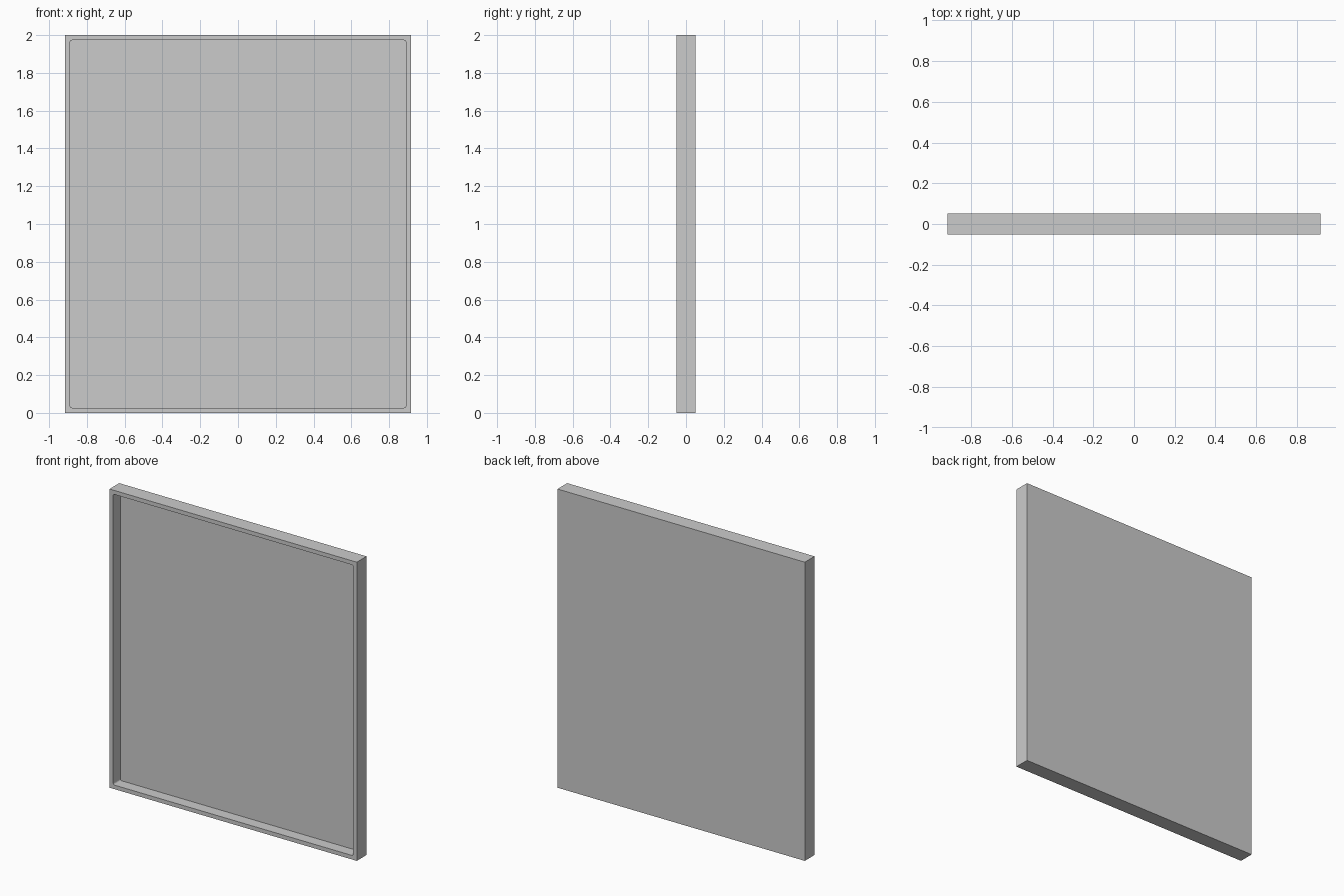
import bpy, bmesh
from mathutils import Vector

if "Cube" in bpy.data.objects:
    bpy.data.objects.remove(bpy.data.objects["Cube"])

W, H, D = 0.916, 2.0, 0.103      # half width, height, depth
RIM = 0.027                      # frame and back panel thickness


def box(name, lo, hi, corner=0.0):
    """Box between two corners, optionally rounding the edges that run along y."""
    lo, hi = Vector(lo), Vector(hi)
    bm = bmesh.new()
    bmesh.ops.create_cube(bm, size=1)
    for v in bm.verts:
        v.co = (lo + hi) / 2 + v.co * (hi - lo)
    if corner:
        edges = [e for e in bm.edges
                 if abs(e.verts[0].co.y - e.verts[1].co.y) > 1e-5]
        bmesh.ops.bevel(bm, geom=edges, offset=corner, segments=3,
                        profile=0.5, affect='EDGES')
    mesh = bpy.data.meshes.new(name)
    bm.to_mesh(mesh)
    bm.free()
    obj = bpy.data.objects.new(name, mesh)
    bpy.context.collection.objects.link(obj)
    return obj


# Outer slab
tray = box("shallow_tray_panel", (-W, -D / 2, 0), (W, D / 2, H))

# Front recess with slightly rounded corners
cutter = box("recess_cutter", (-W + RIM, -D, RIM),
             (W - RIM, D / 2 - RIM, H - RIM), corner=0.01)
cutter.hide_render = True
cutter.hide_set(True)

cut = tray.modifiers.new("recess", 'BOOLEAN')
cut.operation = 'DIFFERENCE'
cut.solver = 'EXACT'
cut.object = cutter
